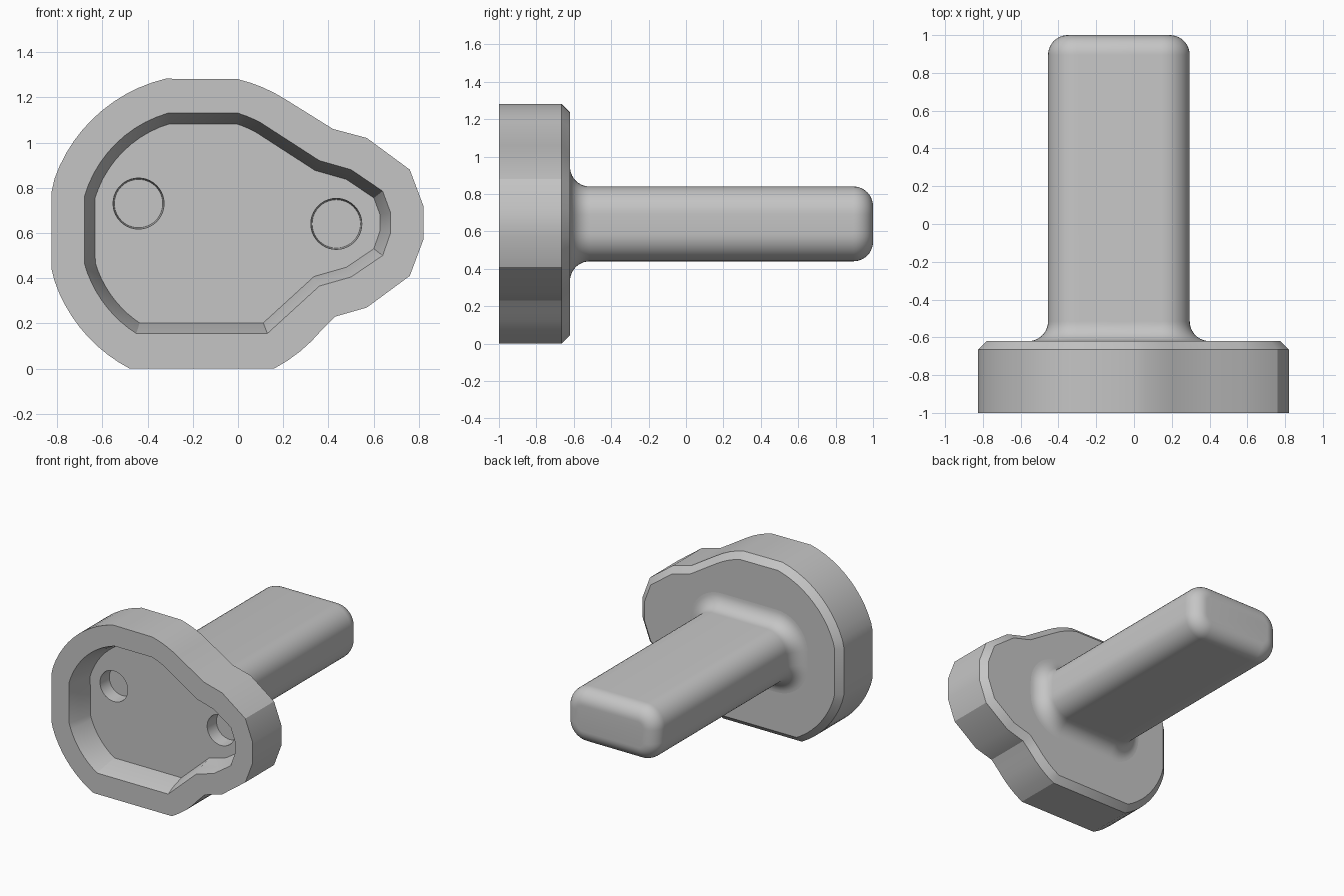
import bpy, bmesh
from math import cos, sin, pi, atan2, hypot
from mathutils import Vector

if "Cube" in bpy.data.objects:
    bpy.data.objects.remove(bpy.data.objects["Cube"])

grey = bpy.data.materials.new("plain grey")
grey.use_nodes = True
grey.diffuse_color = (0.56, 0.56, 0.56, 1)
grey.node_tree.nodes["Principled BSDF"].inputs["Base Color"].default_value = grey.diffuse_color

HUB = (-0.16, 0.61)  # centre of the large round lobe


def loft(name, rings):
    """Closed solid through (y, [(x, z), ...]) rings of equal length."""
    bm = bmesh.new()
    loops = [[bm.verts.new((x, y, z)) for x, z in pts] for y, pts in rings]
    for a, b in zip(loops, loops[1:]):
        for i in range(len(a)):
            j = (i + 1) % len(a)
            bm.faces.new((a[i], a[j], b[j], b[i]))
    bm.faces.new(loops[0])
    bm.faces.new(loops[-1])
    bmesh.ops.recalc_face_normals(bm, faces=bm.faces)
    mesh = bpy.data.meshes.new(name)
    bm.to_mesh(mesh)
    bm.free()
    mesh.materials.append(grey)
    obj = bpy.data.objects.new(name, mesh)
    bpy.context.collection.objects.link(obj)
    return obj


def hub_arc(start, end, steps):
    """Clockwise arc around the hub from start to end, both included."""
    radius = hypot(start[0] - HUB[0], start[1] - HUB[1])
    a = atan2(start[1] - HUB[1], start[0] - HUB[0])
    b = atan2(end[1] - HUB[1], end[0] - HUB[0])
    if b > a:
        b -= 2 * pi
    angles = [a + (b - a) * i / steps for i in range(steps + 1)]
    return [(HUB[0] + radius * cos(t), HUB[1] + radius * sin(t)) for t in angles]


def inset(points, d):
    """Mitred inward offset of a clockwise outline."""
    result = []
    for i, p in enumerate(points):
        p = Vector(p)
        e1 = (p - Vector(points[i - 1])).normalized()
        e2 = (Vector(points[(i + 1) % len(points)]) - p).normalized()
        n1, n2 = Vector((e1.y, -e1.x)), Vector((e2.y, -e2.x))
        result.append(tuple(p + (n1 + n2) * d / (1 + n1.dot(n2))))
    return result


def rounded_rect(grow):
    """Shaft section, grown outward by the given amount."""
    r = 0.15 + grow
    pts = []
    for k, (cx, cz) in enumerate(((0.145, 0.69), (-0.305, 0.69), (-0.305, 0.59), (0.145, 0.59))):
        for i in range(11):
            t = (k + i / 10) * pi / 2
            pts.append((cx + r * cos(t), cz + r * sin(t)))
    return pts


def disc(cx, cz, r):
    return [(cx + r * cos(i * pi / 20), cz + r * sin(i * pi / 20)) for i in range(40)]


# Plate outline, clockwise: flat top, small lobe, flat bottom, round left side
outline = (hub_arc((0.0, 1.28), (0.21, 1.19), 4)
           + [(0.42, 1.06), (0.57, 1.02), (0.76, 0.88), (0.82, 0.72),
              (0.82, 0.57), (0.76, 0.41), (0.57, 0.27), (0.43, 0.23)]
           + hub_arc((0.37, 0.17), (0.16, 0.0), 4)
           + hub_arc((-0.48, 0.0), (-0.83, 0.44), 10)
           + hub_arc((-0.83, 0.78), (-0.32, 1.28), 12))
outline = [(max(-0.825, x), z) for x, z in outline]
plate = loft("plate", [(-1, outline), (-0.665, outline), (-0.62, inset(outline, 0.045))])

# Pocket with sloped walls, and two shallow round sockets in its floor
rim = (hub_arc((0.0, 1.13), (0.10, 1.085), 3)
       + [(0.36, 0.92), (0.50, 0.88), (0.64, 0.785), (0.675, 0.69),
          (0.675, 0.60), (0.64, 0.50), (0.50, 0.405), (0.36, 0.365), (0.13, 0.155)]
       + hub_arc((-0.45, 0.155), (-0.68, 0.46), 9)
       + hub_arc((-0.68, 0.76), (-0.31, 1.13), 10))
FLOOR = -0.82
cutters = [loft("pocket_cutter", [(-1.05, rim), (-1, rim), (-0.93, inset(rim, 0.023)),
                                  (FLOOR, inset(rim, 0.047))])]
for side, cx, cz in (("right", -0.44, 0.73), ("left", 0.435, 0.64)):
    cutters.append(loft(side + "_socket_cutter",
                        [(FLOOR - 0.05, disc(cx, cz, 0.113)), (FLOOR, disc(cx, cz, 0.113)),
                         (FLOOR + 0.1, disc(cx, cz, 0.107))]))
for cutter in cutters:
    cutter.hide_render = True
    mod = plate.modifiers.new(cutter.name, 'BOOLEAN')
    mod.operation = 'DIFFERENCE'
    mod.solver = 'EXACT'
    mod.object = cutter
bpy.context.view_layer.update()
cut_mesh = bpy.data.meshes.new_from_object(
    plate.evaluated_get(bpy.context.evaluated_depsgraph_get()))
plate.modifiers.clear()
plate.data = cut_mesh
for cutter in cutters:
    bpy.data.objects.remove(cutter)

# Shaft: flared fillet at the plate, straight body, rounded tip
R = 0.105
rings = [(-0.64, rounded_rect(R))]
for i in range(11):
    t = i / 10 * pi / 2
    rings.append((-0.62 + R * (1 - cos(t)), rounded_rect(R * (1 - sin(t)))))
for i in range(11):
    t = i / 10 * pi / 2
    rings.append((1 - R + R * sin(t), rounded_rect(-R * (1 - cos(t)))))
shaft = loft("shaft", rings)

# Smooth the curved surfaces, keep the edges sharp
bpy.ops.object.select_all(action='DESELECT')
for obj in (plate, shaft):
    obj.select_set(True)
bpy.context.view_layer.objects.active = plate
bpy.ops.object.shade_smooth_by_angle(angle=pi / 7)
